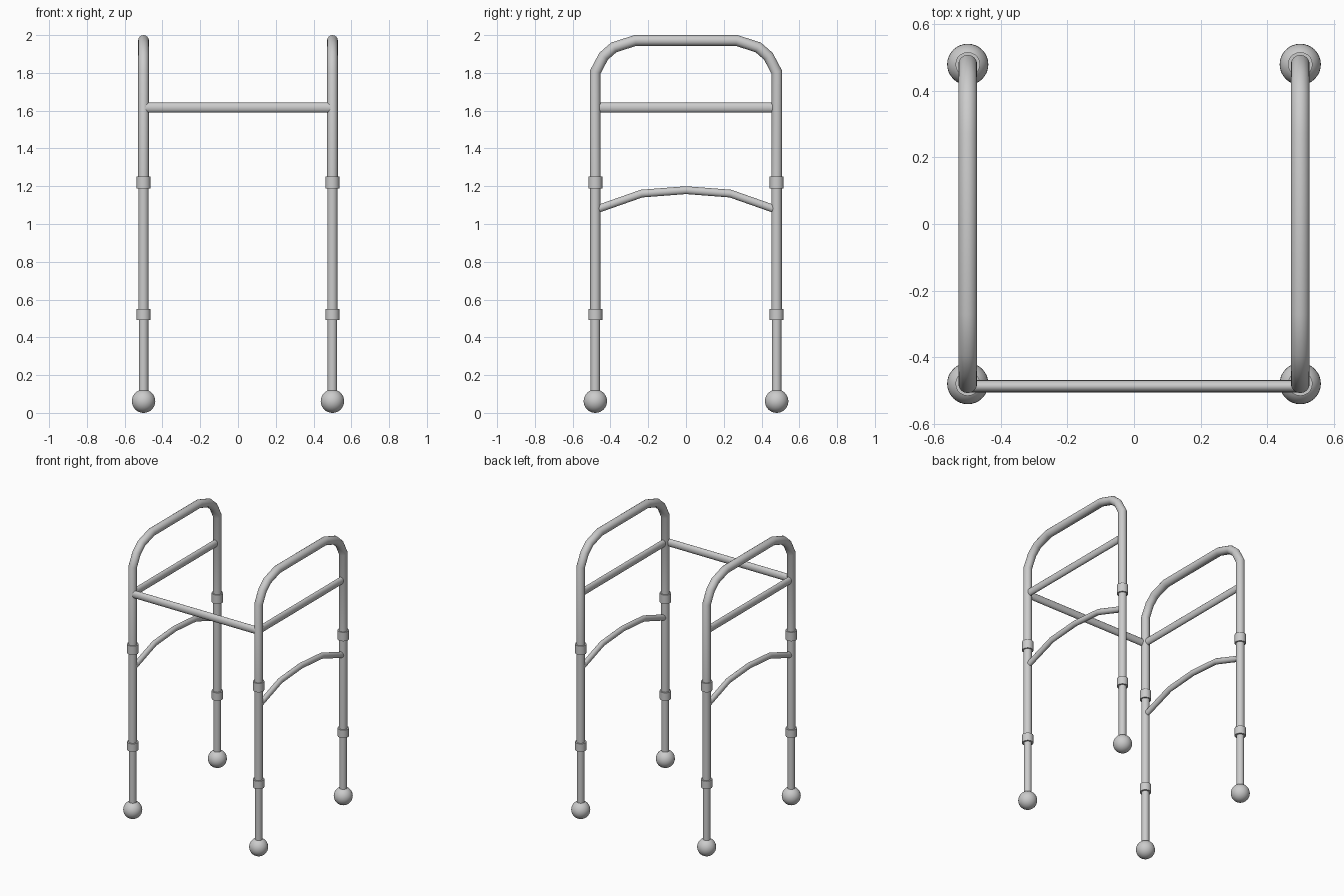
import bpy, math
from mathutils import Vector

if "Cube" in bpy.data.objects:
    bpy.data.objects.remove(bpy.data.objects["Cube"])

LEG_X, LEG_Y = 0.5, 0.48


def finish(obj, name):
    obj.name = name
    bpy.ops.object.select_all(action='DESELECT')
    obj.select_set(True)
    bpy.context.view_layer.objects.active = obj
    bpy.ops.object.shade_smooth_by_angle(angle=math.radians(40))
    return obj


def sweep(name, points, across, half_w, half_h, sides=16):
    """Sweep an oval section (half_w along 'across') along a planar path."""
    pts = [Vector(p) for p in points]
    across = Vector(across)
    verts, faces = [], []
    for i, p in enumerate(pts):
        a = (p - pts[i - 1]).normalized() if i > 0 else None
        b = (pts[i + 1] - p).normalized() if i < len(pts) - 1 else None
        tangent = ((a or b) + (b or a)).normalized()
        stretch = 1 / tangent.dot(a or b)          # mitre the joints
        up = across.cross(tangent).normalized()
        for k in range(sides):
            t = 2 * math.pi * k / sides
            verts.append(p + across * half_w * math.cos(t) + up * half_h * stretch * math.sin(t))
    for i in range(len(pts) - 1):
        for k in range(sides):
            n = (k + 1) % sides
            faces.append((i * sides + k, i * sides + n, (i + 1) * sides + n, (i + 1) * sides + k))
    last = (len(pts) - 1) * sides
    faces += [tuple(reversed(range(sides))), tuple(range(last, last + sides))]
    mesh = bpy.data.meshes.new(name)
    mesh.from_pydata(verts, [], faces)
    obj = bpy.data.objects.new(name, mesh)
    bpy.context.collection.objects.link(obj)
    return finish(obj, name)


def cylinder(name, x, y, z0, z1, r):
    bpy.ops.mesh.primitive_cylinder_add(vertices=20, radius=r, depth=z1 - z0,
                                        location=(x, y, (z0 + z1) / 2))
    return finish(bpy.context.object, name)


def mirrored(half):
    """Complete a (y, z) half path, listed from y < 0 towards the middle."""
    return half + [(-y, z) for y, z in reversed(half) if y != 0]


handle = mirrored([(-LEG_Y, 1.21), (-LEG_Y, 1.805), (-0.436, 1.888), (-0.382, 1.935), (-0.268, 1.9715)])
arch = mirrored([(-0.48, 1.075), (-0.235, 1.161), (0, 1.179)])

for side, x in (("left", -LEG_X), ("right", LEG_X)):
    # Bent hand rail continuing down into the upper legs
    sweep(side + "_handle_frame", [(x, y, z) for y, z in handle], (1, 0, 0), 0.0285, 0.0285)
    # Side braces: straight upper bar and arched lower bar
    sweep(side + "_upper_brace", [(x, -LEG_Y, 1.616), (x, LEG_Y, 1.616)], (1, 0, 0), 0.018, 0.0265)
    sweep(side + "_arched_brace", [(x, y, z) for y, z in arch], (1, 0, 0), 0.018, 0.0205)
    for end, y in (("front", -LEG_Y), ("back", LEG_Y)):
        tag = f"{end}_{side}_"
        # Telescoping legs, collars and ball feet
        cylinder(tag + "middle_leg", x, y, 0.5, 1.24, 0.027)
        cylinder(tag + "lower_leg", x, y, 0.06, 0.53, 0.025)
        cylinder(tag + "upper_collar", x, y, 1.188, 1.252, 0.037)
        cylinder(tag + "lower_collar", x, y, 0.493, 0.55, 0.037)
        bpy.ops.mesh.primitive_uv_sphere_add(segments=32, ring_count=16, radius=0.062,
                                             location=(x, y, 0.062))
        finish(bpy.context.object, tag + "foot")

# Front cross bar joining both sides
sweep("front_cross_bar", [(-LEG_X, -0.488, 1.616), (LEG_X, -0.488, 1.616)], (0, 1, 0), 0.0185, 0.0265)
